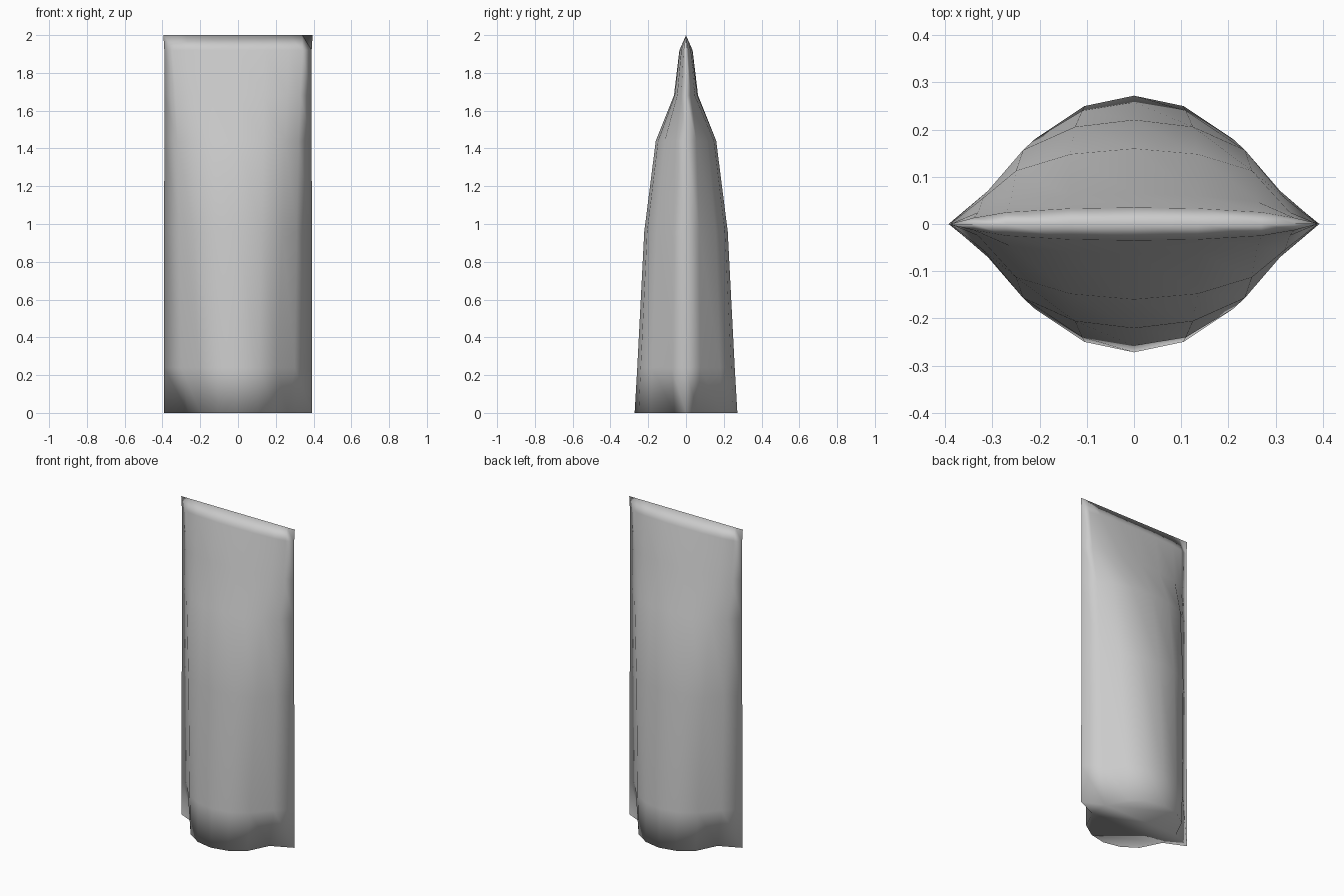
import bpy, bmesh

if "Cube" in bpy.data.objects:
    bpy.data.objects.remove(bpy.data.objects["Cube"])

# Quarter sections of the tube: height, then (x, y) from the middle bulge to the side seam
SECTIONS = [
    (0.00, [(0, .272), (.105, .25), (.198, .188), (.262, .06), (.393, 0)]),
    (0.24, [(0, .258), (.11, .24), (.21, .18), (.30, .075), (.393, 0)]),
    (0.96, [(0, .221), (.125, .206), (.235, .157), (.31, .07), (.391, 0)]),
    (1.44, [(0, .160), (.135, .148), (.25, .113), (.32, .055), (.39, 0)]),
    (1.68, [(0, .064), (.135, .060), (.262, .047), (.33, .025), (.389, 0)]),
    (1.92, [(0, .035), (.135, .033), (.27, .025), (.34, .013), (.39, 0)]),
    (2.00, [(0, 0), (.135, 0), (.27, 0), (.34, 0), (.395, 0)]),
]


def full_ring(quarter):
    """Mirror a quarter section into a closed loop."""
    half = quarter + [(x, -y) for x, y in reversed(quarter[:-1])]
    return half + [(-x, y) for x, y in reversed(half[1:-1])]


# Tube body: lofted rings, pinched to a crimp at the top
bm = bmesh.new()
rings = [[bm.verts.new((x, y, z)) for x, y in full_ring(q)] for z, q in SECTIONS]
for low, high in zip(rings, rings[1:]):
    n = len(low)
    for i in range(n):
        j = (i + 1) % n
        bm.faces.new((low[i], low[j], high[j], high[i]))

# Flat underside
base = bm.faces.new(rings[0])
bmesh.ops.triangulate(bm, faces=[base])

# Weld the crimp and shade smooth
bmesh.ops.remove_doubles(bm, verts=bm.verts, dist=1e-5)
bmesh.ops.recalc_face_normals(bm, faces=bm.faces)
for f in bm.faces:
    f.smooth = True

mesh = bpy.data.meshes.new("tube_body")
bm.to_mesh(mesh)
bm.free()
tube = bpy.data.objects.new("tube_body", mesh)
bpy.context.collection.objects.link(tube)
